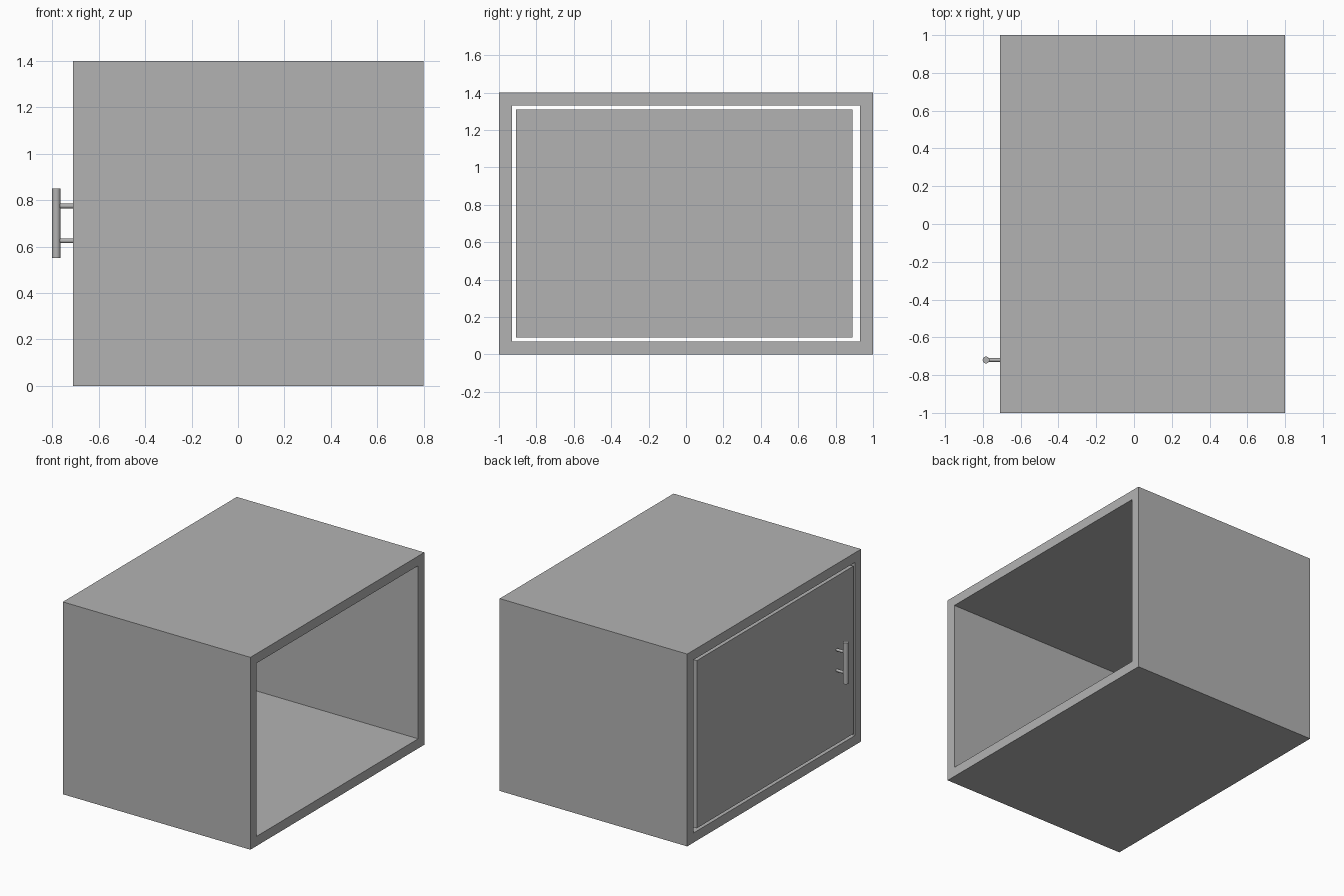
import bpy
import bmesh
from math import pi
from mathutils import Matrix, Vector

cube = bpy.data.objects.get("Cube")
if cube:
    bpy.data.objects.remove(cube, do_unlink=True)

grey = bpy.data.materials.new("light grey")
grey.use_nodes = True
grey.diffuse_color = (0.45, 0.45, 0.45, 1)
grey.node_tree.nodes["Principled BSDF"].inputs["Base Color"].default_value = grey.diffuse_color


def finish(name, bm):
    bmesh.ops.recalc_face_normals(bm, faces=bm.faces)
    mesh = bpy.data.meshes.new(name)
    bm.to_mesh(mesh)
    bm.free()
    mesh.materials.append(grey)
    obj = bpy.data.objects.new(name, mesh)
    bpy.context.collection.objects.link(obj)
    return obj


def box(name, low, high):
    low, high = Vector(low), Vector(high)
    bm = bmesh.new()
    bmesh.ops.create_cube(bm, size=1, matrix=Matrix.Translation((low + high) / 2)
                          @ Matrix.Diagonal((*(high - low), 1)))
    return finish(name, bm)


def rod(name, centre, radius, length, turn=0):
    bm = bmesh.new()
    bmesh.ops.create_cone(bm, cap_ends=True, segments=24, radius1=radius, radius2=radius,
                          depth=length, matrix=Matrix.Translation(centre)
                          @ Matrix.Rotation(turn, 4, "Y"))
    obj = finish(name, bm)
    bpy.ops.object.select_all(action="DESELECT")
    obj.select_set(True)
    bpy.context.view_layer.objects.active = obj
    bpy.ops.object.shade_smooth_by_angle()


# Cabinet shell: a rectangular tube open along x
WALL, FACE, BACK, HEIGHT = 0.07, -0.71, 0.80, 1.4


def ring(bm, x, inset):
    a, top = 1 - inset, HEIGHT - inset
    return [bm.verts.new((x, y, z)) for y, z in
            ((-a, inset), (a, inset), (a, top), (-a, top))]


bm = bmesh.new()
loops = [ring(bm, FACE, 0), ring(bm, BACK, 0), ring(bm, BACK, WALL), ring(bm, FACE, WALL)]
for i, loop in enumerate(loops):
    following = loops[(i + 1) % 4]
    for j in range(4):
        k = (j + 1) % 4
        bm.faces.new((loop[j], loop[k], following[k], following[j]))
finish("cabinet_shell", bm)

# Inset door, flush with the shell
box("door", (FACE, -0.91, 0.09), (FACE + WALL, 0.89, 1.31))

# Bar handle on two posts
rod("handle_bar", (-0.783, -0.72, 0.7), 0.018, 0.3)
for name, z in (("lower_handle_post", 0.625), ("upper_handle_post", 0.775)):
    rod(name, (-0.743, -0.72, z), 0.01, 0.07, pi / 2)
